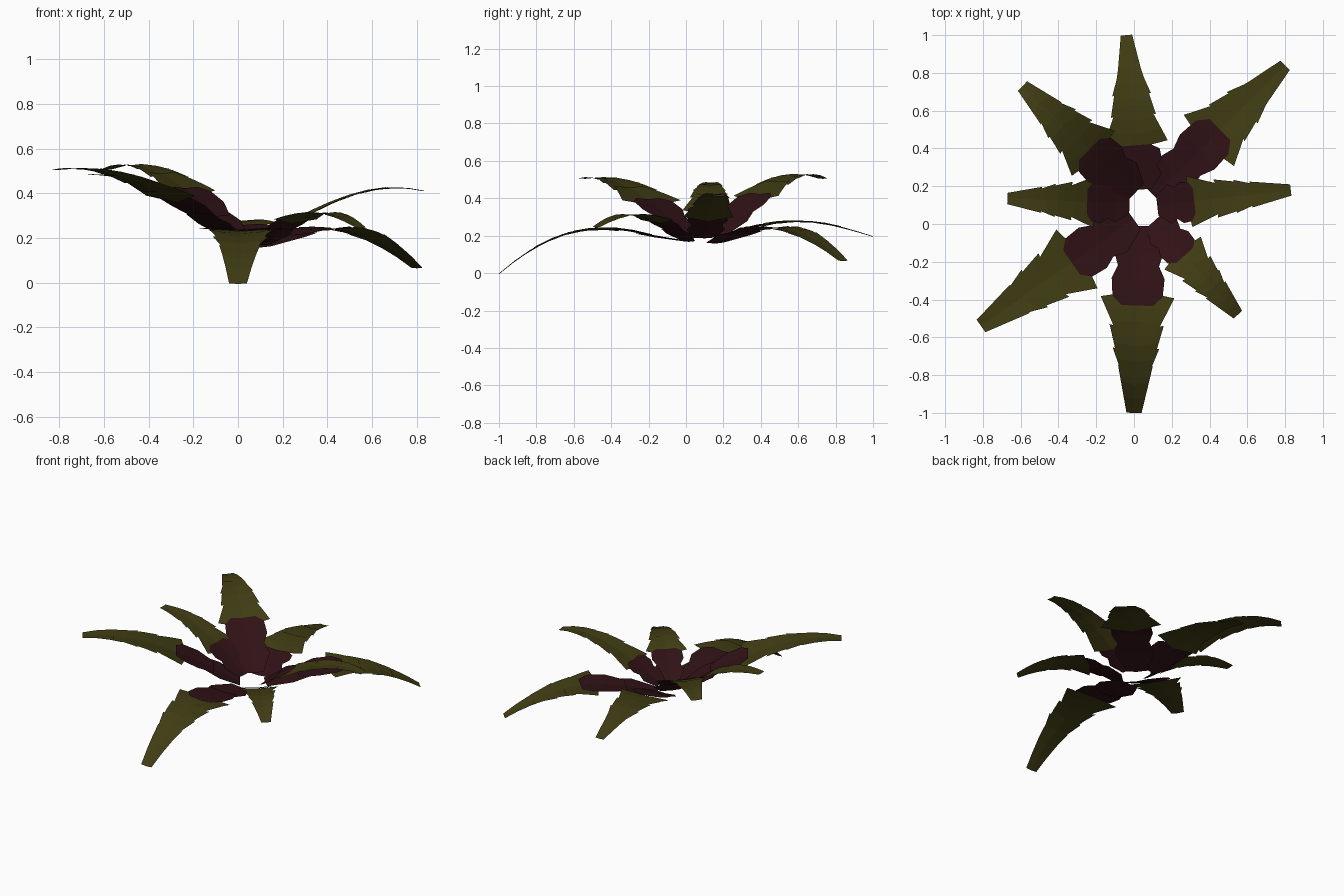
import bpy
from mathutils import Vector

if "Cube" in bpy.data.objects:
    bpy.data.objects.remove(bpy.data.objects["Cube"])


def material(name, rgb):
    m = bpy.data.materials.new(name)
    m.diffuse_color = (*rgb, 1)
    m.use_nodes = True
    m.node_tree.nodes["Principled BSDF"].inputs["Base Color"].default_value = m.diffuse_color
    return m


OLIVE = material("olive leaf", (0.052, 0.046, 0.007))
MAROON = material("dark maroon", (0.03, 0.006, 0.008))


def height(zs, t):
    # smooth curve through five evenly spaced heights
    total = 0
    for i in range(5):
        w = 1
        for j in range(5):
            if j != i:
                w *= (t * 4 - j) / (i - j)
        total += w * zs[i]
    return total


def plates(name, start, tip, zs, segments, mat):
    """Bent strips; each segment is a list of (t centre, t edge, half width, lift)."""
    a, b = Vector(start), Vector(tip)
    d = b - a
    side = Vector((d.y, -d.x)).normalized()
    verts, faces = [], []
    for rows in segments:
        base = len(verts)
        for tc, te, w, lift in rows:
            for s in (-1, 0, 1):
                t = te if s else tc
                p = a + d * t + side * (w * s)
                verts.append((p.x, p.y, height(zs, t) + lift + 0.012 * abs(s) * w / 0.15))
        for r in range(len(rows) - 1):
            for c in range(2):
                i = base + r * 3 + c
                faces.append((i, i + 1, i + 4, i + 3))
    me = bpy.data.meshes.new(name)
    me.from_pydata(verts, [], faces)
    me.materials.append(mat)
    ob = bpy.data.objects.new(name, me)
    bpy.context.collection.objects.link(ob)


def leaf(name, start, tip, zs, half, tip_half, g, red_half, red_end):
    # toothed green blade: three tapering plates, teeth swept back to the hub
    L = (1 - g) / 3
    green = []
    for k in range(3):
        t0 = g + L * k
        t1 = t0 + L * (1.12 if k < 2 else 1)
        wide = half + (tip_half * 2.3 - half) * k / 2
        thin = wide * 0.5 if k < 2 else tip_half
        rows = []
        for f in (0, 0.33, 0.66, 1):
            t = t0 + (t1 - t0) * f
            back = 0.035 * (1 - f) if k else -0.035 * (1 - f)
            rows.append((t, t - back, wide + (thin - wide) * f, -0.003 * k))
        green.append(rows)
        # small half-step tooth
        if k < 2:
            m = t0 + L * 0.5
            w = wide * 0.86
            green.append([(m, m - 0.02, w, -0.002 - 0.003 * k),
                          (m + L * 0.3, m + L * 0.3, w * 0.74, -0.002 - 0.003 * k),
                          (m + L * 0.6, m + L * 0.6, w * 0.54, -0.002 - 0.003 * k)])
    plates(name + "_blade", start, tip, zs, green, OLIVE)
    # maroon inner plates, flaring outward with blunt ends
    e, h = red_end, red_half
    red = [[(-0.01, -0.01, h * 0.5, 0), (e * 0.35, e * 0.3, h * 0.95, 0), (e * 0.6, e * 0.52, h * 0.75, 0)],
           [(e * 0.4, e * 0.4, h * 0.65, 0.006), (e * 0.7, e * 0.65, h, 0.006),
            (e * 0.9, e * 0.88, h * 0.95, 0.006), (e, e, h * 0.6, 0.006)]]
    plates(name + "_inner", start, tip, zs, red, MAROON)


# name, start, tip, heights, half width, tip half width, green start, red half width, red end
LEAVES = [
    ("north_leaf", (0.03, 0.19), (-0.04, 1.0), (.18, .245, .275, .255, .2), .17, .03, .26, .13, .28),
    ("north_east_leaf", (0.11, 0.16), (0.80, 0.84), (.16, .215, .235, .19, .07), .19, .035, .38, .13, .5),
    ("east_leaf", (0.13, 0.1), (0.83, 0.18), (.19, .295, .38, .425, .415), .135, .03, .2, .11, .27),
    ("south_east_leaf", (0.11, 0.01), (0.55, -0.48), (.17, .25, .305, .305, .25), .13, .03, .3, .1, .36),
    ("south_leaf", (0.03, -0.02), (0.0, -1.0), (.17, .21, .23, .165, .0), .195, .04, .34, .14, .42),
    ("south_west_leaf", (-0.01, 0.02), (-0.81, -0.54), (.19, .32, .43, .5, .51), .19, .04, .33, .13, .4),
    ("west_leaf", (-0.03, 0.11), (-0.67, 0.135), (.2, .31, .41, .47, .49), .135, .03, .25, .11, .34),
    ("north_west_leaf", (0.0, 0.17), (-0.59, 0.73), (.2, .34, .46, .525, .51), .165, .035, .33, .13, .4),
]
for args in LEAVES:
    leaf(*args)
